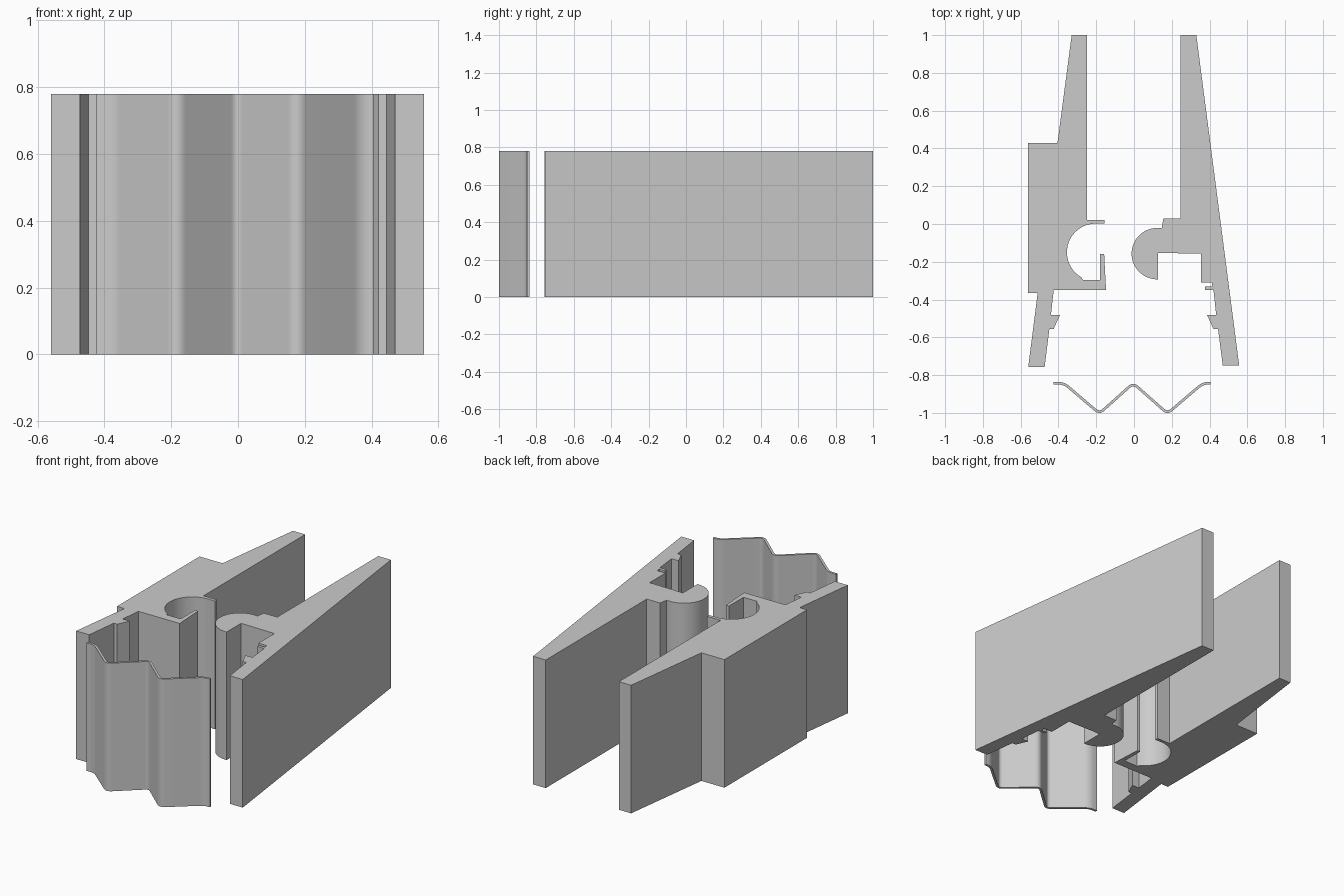
import bpy, bmesh, math
from mathutils import Vector

HEIGHT = 0.78

cube = bpy.data.objects.get("Cube")
if cube:
    bpy.data.objects.remove(cube, do_unlink=True)

grey = bpy.data.materials.new("light grey")
grey.use_nodes = True
colour = (0.6, 0.6, 0.6, 1)
grey.diffuse_color = colour
grey.node_tree.nodes["Principled BSDF"].inputs["Base Color"].default_value = colour


def arc(cx, cy, r, start, end, steps=28):
    """Points on a circle from start to end, in degrees."""
    angles = [math.radians(start + (end - start) * i / steps) for i in range(steps + 1)]
    return [(cx + r * math.cos(a), cy + r * math.sin(a)) for a in angles]


def rounded(path, t, steps=8):
    """Round the inner corners of an open path."""
    pts = [Vector(p) for p in path]
    out = [pts[0]]
    for a, p, b in zip(pts, pts[1:], pts[2:]):
        s, e = p + (a - p).normalized() * t, p + (b - p).normalized() * t
        for i in range(steps + 1):
            k = i / steps
            out.append(s * (1 - k) ** 2 + p * 2 * k * (1 - k) + e * k * k)
    return out + [pts[-1]]


def thicken(path, width):
    """Closed outline of a strip following the path."""
    left, right = [], []
    for i, p in enumerate(path):
        d = (path[min(i + 1, len(path) - 1)] - path[max(i - 1, 0)]).normalized()
        n = Vector((-d.y, d.x)) * width / 2
        left.append(p + n)
        right.append(p - n)
    return left + right[::-1]


def extrude(name, outline):
    """Extrude a closed plan outline up to the full height."""
    bm = bmesh.new()
    base = bm.faces.new([bm.verts.new((p[0], p[1], 0)) for p in outline])
    top = bmesh.ops.extrude_face_region(bm, geom=[base], use_keep_orig=True)["geom"]
    verts = [v for v in top if isinstance(v, bmesh.types.BMVert)]
    bmesh.ops.translate(bm, verts=verts, vec=(0, 0, HEIGHT))
    bmesh.ops.recalc_face_normals(bm, faces=bm.faces)
    mesh = bpy.data.meshes.new(name)
    bm.to_mesh(mesh)
    bm.free()
    mesh.materials.append(grey)
    obj = bpy.data.objects.new(name, mesh)
    bpy.context.collection.objects.link(obj)
    bpy.ops.object.select_all(action="DESELECT")
    obj.select_set(True)
    bpy.context.view_layer.objects.active = obj
    bpy.ops.object.shade_smooth_by_angle(angle=math.radians(25))
    return obj


# Arm with the round hinge socket, hook and outer pad
socket_arm = [(-.33, 1), (-.248, 1), (-.248, .022), (-.157, .022), (-.157, .002)]
socket_arm += arc(-.203, -.15, .152, 90, 240)
socket_arm += [(-.27, -.297), (-.179, -.297), (-.179, -.158), (-.158, -.158), (-.148, -.35),
               (-.425, -.35), (-.44, -.482), (-.392, -.482), (-.425, -.555), (-.448, -.555),
               (-.473, -.757), (-.56, -.757), (-.51, -.365), (-.56, -.365), (-.56, .43),
               (-.405, .43)]
extrude("socket_arm", socket_arm)

# Arm with the round hinge pin
pin_arm = [(.245, 1), (.33, 1), (.557, -.75), (.47, -.75), (.445, -.555), (.42, -.555),
           (.387, -.482), (.435, -.482), (.421, -.35), (.375, -.35), (.375, -.332),
           (.412, -.332), (.412, -.31), (.355, -.31), (.355, -.157), (.128, -.153)]
pin_arm += arc(.123, -.157, .136, 272, 80)
pin_arm += [(.155, .028), (.245, .028)]
extrude("pin_arm", pin_arm)

# Zigzag leaf spring
zigzag = [(-.425, -.843), (-.371, -.843), (-.183, -1.003), (-.004, -.843),
          (.177, -1.003), (.365, -.843), (.405, -.843)]
extrude("leaf_spring", thicken(rounded(zigzag, .03), .014))
